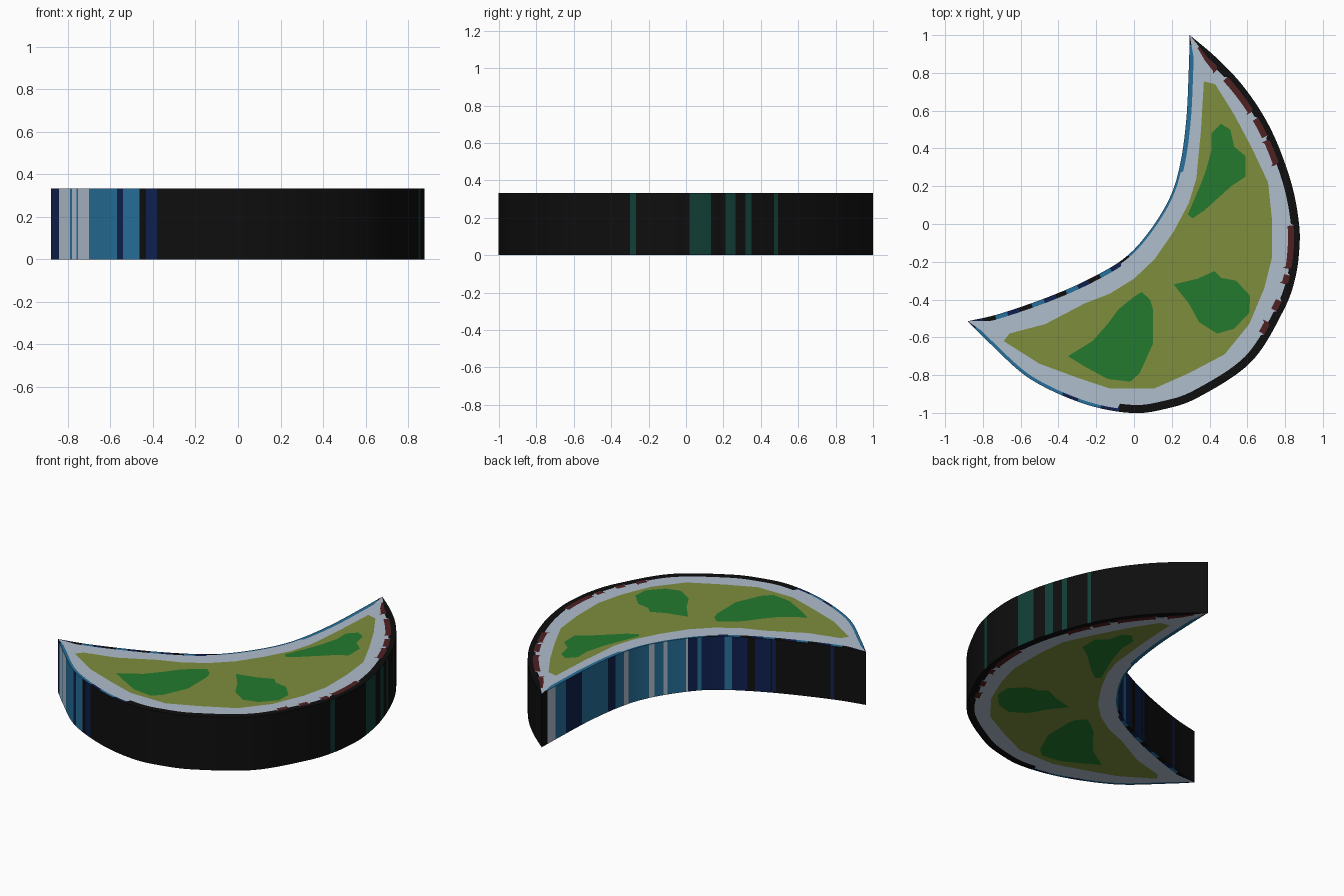
import bpy, bmesh
from mathutils import Vector
from mathutils.geometry import delaunay_2d_cdt

if "Cube" in bpy.data.objects:
    bpy.data.objects.remove(bpy.data.objects["Cube"])

HEIGHT = 0.333

# Flat colours, written as sRGB and stored as linear
PALETTE = {
    "black": (14, 14, 14), "pith": (176, 190, 206), "olive": (126, 141, 60),
    "green": (35, 122, 46), "red": (80, 32, 34), "blue": (38, 112, 155),
    "navy": (14, 32, 78), "teal": (18, 62, 54),
}
NAMES = list(PALETTE)


def linear(c):
    c /= 255
    return c / 12.92 if c <= 0.04045 else ((c + 0.055) / 1.055) ** 2.4


def smooth_curve(pts, step=0.011):
    """Catmull-Rom through the points, evenly divided; the last point is left out."""
    p = [Vector(q) for q in pts]
    p = [2 * p[0] - p[1]] + p + [2 * p[-1] - p[-2]]
    out = []
    for a, b, c, d in zip(p, p[1:], p[2:], p[3:]):
        n = max(2, round((c - b).length / step))
        for i in range(n):
            t = i / n
            out.append(0.5 * (2 * b + (c - a) * t + (2 * a - 5 * b + 4 * c - d) * t ** 2
                              + (3 * b - a - 3 * c + d) * t ** 3))
    return out


def inside(p, poly):
    hit = False
    for a, b in zip(poly, poly[1:] + poly[:1]):
        if (a[1] > p[1]) != (b[1] > p[1]):
            hit ^= p[0] < a[0] + (p[1] - a[1]) * (b[0] - a[0]) / (b[1] - a[1])
    return hit


def lookup(value, table, last="black"):
    return next((c for limit, c in table if value < limit), last)


def within(v, spans):
    return any(a <= v <= b for a, b in spans)


# Crescent outline: outer arc, then inner arc
OUTER = [(.295, 1), (.42, .895), (.54, .775), (.64, .645), (.72, .51), (.785, .36),
         (.84, .19), (.87, .03), (.877, -.1), (.855, -.28), (.79, -.46), (.62, -.73),
         (.345, -.915), (.16, -.98), (-.02, -1), (-.27, -.95), (-.55, -.82),
         (-.76, -.635), (-.88, -.515)]
INNER = [(-.88, -.515), (-.71, -.475), (-.45, -.385), (-.235, -.29), (-.05, -.18),
         (.08, -.04), (.19, .14), (.245, .32), (.277, .555), (.29, .82), (.295, 1)]
# Flesh and the three segments
FLESH = [(.37, .755), (.43, .74), (.53, .58), (.625, .4), (.71, .22), (.73, .03),
         (.73, -.18), (.69, -.34), (.61, -.53), (.48, -.69), (.29, -.79), (.11, -.87),
         (-.13, -.87), (-.31, -.81), (-.5, -.74), (-.69, -.62), (-.66, -.58),
         (-.47, -.53), (-.26, -.42), (-.13, -.37), (0, -.29), (.11, -.185),
         (.21, -.04), (.29, .11), (.33, .24), (.355, .5)]
SEGMENTS = [
    [(.46, .53), (.51, .5), (.53, .41), (.59, .36), (.59, .25), (.515, .2), (.37, .07),
     (.31, .03), (.285, .05), (.345, .19), (.38, .28), (.41, .39), (.41, .48)],
    [(.21, -.32), (.335, -.29), (.425, -.25), (.46, -.285), (.54, -.3), (.615, -.38),
     (.61, -.47), (.53, -.555), (.44, -.58), (.345, -.52), (.29, -.42)],
    [(0, -.385), (.04, -.36), (.085, -.4), (.1, -.45), (.1, -.635), (.03, -.79),
     (-.02, -.835), (-.14, -.82), (-.26, -.755), (-.35, -.7), (-.22, -.62),
     (-.14, -.53), (-.08, -.45)],
]
# Wall stripes: teal by y, outer left by x, inner wall by distance along the chord
TEAL = [(.02, .14), (.21, .26), (.32, .35), (.47, .49), (-.3, -.27)]
LEFT = [(-.845, "navy"), (-.79, "pith"), (-.78, "blue"), (-.76, "pith"), (-.75, "blue"),
        (-.70, "pith"), (-.57, "blue"), (-.545, "navy"), (-.46, "blue"),
        (-.43, "black"), (-.38, "navy")]
HOLLOW = [(-.83, "black"), (-.78, "pith"), (-.717, "blue"), (-.618, "navy"),
          (-.457, "blue"), (-.41, "navy"), (-.353, "blue"), (-.33, "pith"),
          (-.208, "blue"), (-.173, "pith"), (-.127, "blue"), (-.098, "pith"),
          (.006, "blue"), (.02, "pith"), (.069, "navy"), (.098, "blue"), (.225, "navy"),
          (.266, "blue"), (.353, "navy"), (.393, "black"), (.486, "navy"),
          (.49, "black"), (.514, "navy"), (.81, "black"), (.832, "navy")]
RED = [(.85, .95), (.62, .8), (.48, .58), (.33, .46), (-.24, 0), (-.33, -.28),
       (-.48, -.42), (-.6, -.54)]


def wall_colour(p, outer):
    if not outer:
        return lookup(-(.77 * p.x + .64 * p.y), HOLLOW)
    if p.x > .3:
        return "teal" if within(p.y, TEAL) else "black"
    return lookup(p.x, LEFT)


def rim_colour(p, outer):
    if outer:
        if p.x > -.08:
            return "black"
        return lookup(p.x, [(-.84, "navy"), (-.38, "blue"), (-.3, "navy"), (-.18, "blue")], "navy")
    s = -(.77 * p.x + .64 * p.y)
    return lookup(s, [(-.83, "black"), (.1, "blue")], ("navy", "blue", "black")[int(s * 16) % 3])


def rim_width(p, outer):
    if outer:
        if p.x < -.08:
            return .017
        return .03 if within(p.y, RED) and p.x > .3 else .043
    return .012 if -.2 < p.y < .28 else .024


outer_pts, inner_pts = smooth_curve(OUTER), smooth_curve(INNER)
outline = outer_pts + inner_pts
count, split = len(outline), len(outer_pts)
tips = (outline[0], outline[split])

# Two bands inset from the outline, narrowing to nothing at the tips
inset1, inset2 = [], []
for i, p in enumerate(outline):
    d = (outline[(i + 1) % count] - outline[i - 1]).normalized()
    normal = Vector((d.y, -d.x))
    tip = min((p - t).length for t in tips)
    w = min(rim_width(p, i < split), .2 * tip)
    inset1.append(p + normal * w)
    inset2.append(p + normal * (w + min(.032, .15 * tip)))

bm = bmesh.new()


def face(points, colour):
    f = bm.faces.new([bm.verts.new(q) for q in points])
    f.material_index = NAMES.index(colour)


# Walls and rim bands
for i in range(count):
    j, outer = (i + 1) % count, i < split
    a, b = outline[i], outline[j]
    mid = (a + b) / 2
    face([(*a, 0), (*b, 0), (*b, HEIGHT), (*a, HEIGHT)], wall_colour(mid, outer))
    red = outer and mid.x > .3 and within(mid.y, RED)
    for loop1, loop2, colour in ((outline, inset1, rim_colour(mid, outer)),
                                 (inset1, inset2, "red" if red else "pith")):
        for z in (0, HEIGHT):
            face([(*q, z) for q in (loop1[i], loop1[j], loop2[j], loop2[i])], colour)

# Caps: triangles cut along the flesh and segment outlines
verts, edges = [], []
for loop in [inset2, FLESH] + SEGMENTS:
    k, n = len(verts), len(loop)
    verts += [Vector(q) for q in loop]
    edges += [(k + m, k + (m + 1) % n) for m in range(n)]
cap_verts, _, cap_faces, *_ = delaunay_2d_cdt(verts, edges, [], 0, 1e-6)
for tri in cap_faces:
    pts = [cap_verts[k] for k in tri]
    c = sum(pts, Vector((0, 0))) / len(pts)
    if not inside(c, inset2):
        continue
    if any(inside(c, s) for s in SEGMENTS):
        colour = "green"
    else:
        colour = "olive" if inside(c, FLESH) else "pith"
    for z in (0, HEIGHT):
        face([(*q, z) for q in pts], colour)

bmesh.ops.remove_doubles(bm, verts=bm.verts[:], dist=1e-4)
bmesh.ops.recalc_face_normals(bm, faces=bm.faces[:])
mesh = bpy.data.meshes.new("fruit_slice")
bm.to_mesh(mesh)
bm.free()
for name, rgb in PALETTE.items():
    mat = bpy.data.materials.new(name)
    mat.diffuse_color = (*[linear(c) for c in rgb], 1)
    mat.use_nodes = True
    mat.node_tree.nodes["Principled BSDF"].inputs["Base Color"].default_value = mat.diffuse_color
    mesh.materials.append(mat)
bpy.context.collection.objects.link(bpy.data.objects.new("fruit_slice", mesh))
